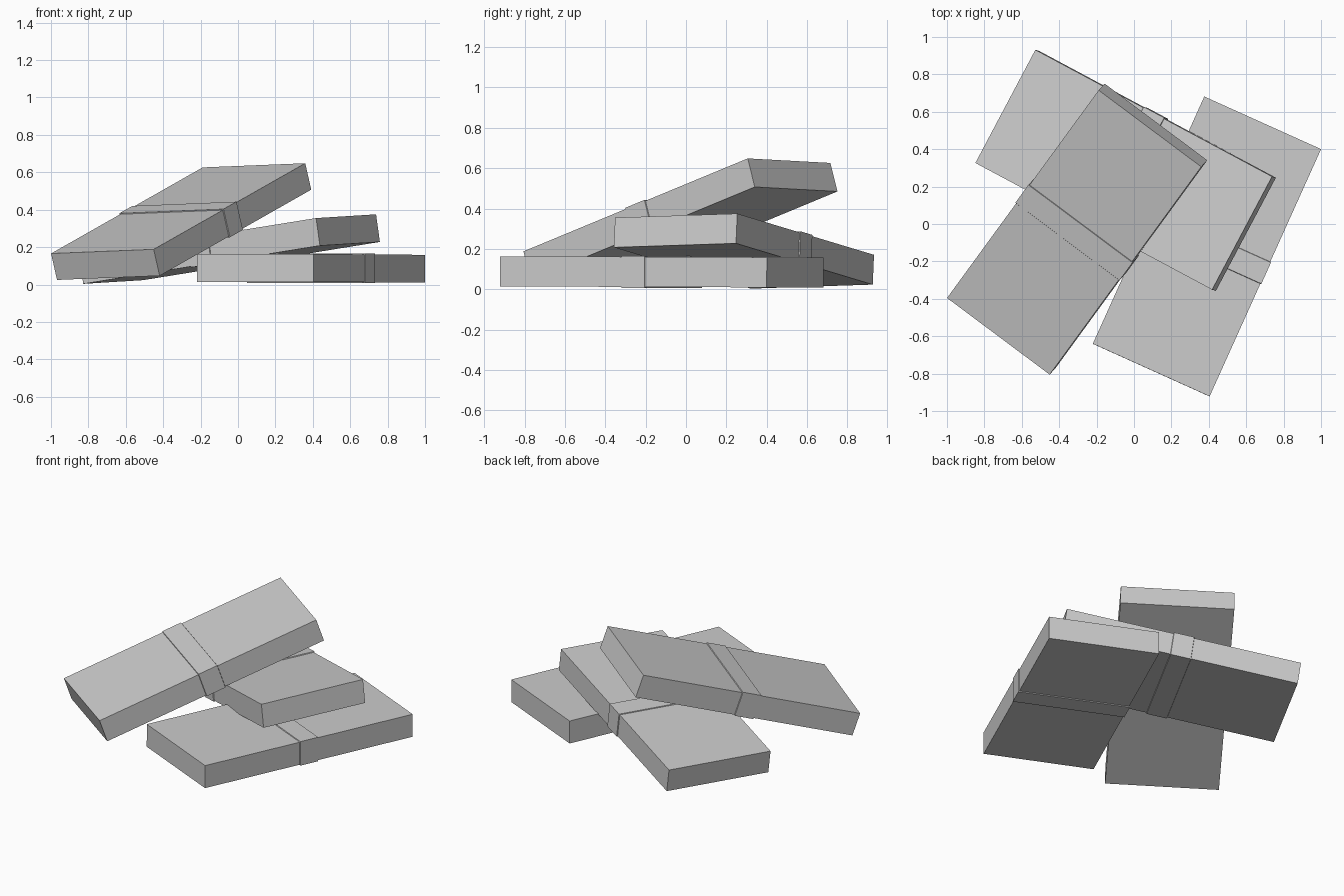
import bpy
import bmesh
from mathutils import Matrix, Vector

cube = bpy.data.objects.get("Cube")
if cube:
    bpy.data.objects.remove(cube, do_unlink=True)

LENGTH, WIDTH, HEIGHT = 1.45, 0.685, 0.149
BAND_HALF, BAND_RAISE = 0.065, 0.005

grey = bpy.data.materials.new("plain grey")
grey.use_nodes = True
colour = (0.6, 0.6, 0.6, 1)
grey.diffuse_color = colour
grey.node_tree.nodes["Principled BSDF"].inputs["Base Color"].default_value = colour


def loft(name, stations, matrix):
    """Rectangular sections along local x; each station is (x, outward offset)."""
    bm = bmesh.new()
    rings = []
    for x, grow in stations:
        y, z = WIDTH / 2 + grow, HEIGHT / 2 + grow
        rings.append([bm.verts.new((x, sy * y, sz * z))
                      for sy, sz in ((-1, -1), (1, -1), (1, 1), (-1, 1))])
    for a, b in zip(rings, rings[1:]):
        for i in range(4):
            j = (i + 1) % 4
            bm.faces.new((a[i], a[j], b[j], b[i]))
    bm.faces.new(rings[0])
    bm.faces.new(rings[-1])
    bmesh.ops.recalc_face_normals(bm, faces=bm.faces)
    mesh = bpy.data.meshes.new(name)
    bm.to_mesh(mesh)
    bm.free()
    mesh.materials.append(grey)
    obj = bpy.data.objects.new(name, mesh)
    obj.matrix_world = matrix
    bpy.context.collection.objects.link(obj)


def bundle(name, top_centre, along, across):
    """Block wrapped by a thin raised band, placed by its top face."""
    u = Vector(along).normalized()
    n = u.cross(Vector(across)).normalized()
    v = n.cross(u)
    matrix = Matrix((u, v, n)).transposed().to_4x4()
    matrix.translation = Vector(top_centre) - n * HEIGHT / 2
    loft(name + "_block", [(-LENGTH / 2, 0), (LENGTH / 2, 0)], matrix)
    inner = BAND_HALF - 0.003
    loft(name + "_band", [(-BAND_HALF, -0.002), (-inner, BAND_RAISE),
                          (inner, BAND_RAISE), (BAND_HALF, -0.002)], matrix)


# Flat bundle at the bottom, one leaning on it, one leaning on top
bundle("bottom_bundle", (0.39, -0.12, 0.161), (0.595, 1.32, -0.005), (-0.63, 0.28, 0))
bundle("middle_bundle", (-0.055, 0.29, 0.263), (1.27, -0.68, 0.205), (0.32, 0.60, 0.02))
bundle("top_bundle", (-0.32, -0.045, 0.407), (0.81, 1.11, 0.46), (-0.55, 0.40, -0.025))
